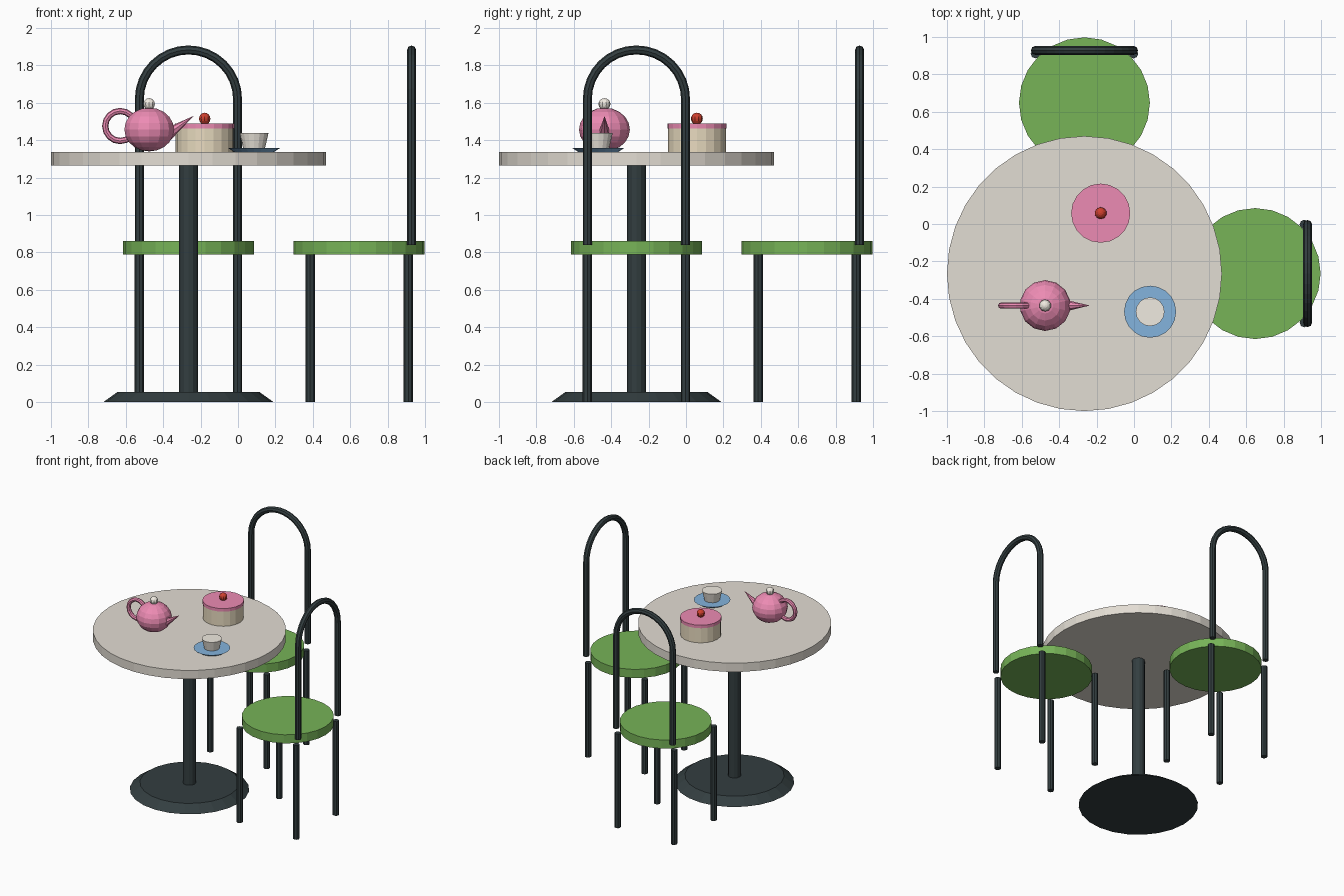
import bpy, math
from mathutils import Vector

if "Cube" in bpy.data.objects:
    bpy.data.objects.remove(bpy.data.objects["Cube"])


def material(name, r, g, b):
    m = bpy.data.materials.new(name)
    m.diffuse_color = (*[(c / 255) ** 2.2 for c in (r, g, b)], 1)
    m.use_nodes = True
    m.node_tree.nodes["Principled BSDF"].inputs["Base Color"].default_value = m.diffuse_color
    return m


IRON = material("dark iron", 54, 64, 66)
STONE = material("pale stone", 226, 220, 210)
GREEN = material("green cushion", 118, 178, 88)
PINK = material("pink glaze", 236, 138, 178)
CREAM = material("cream", 232, 218, 190)
WHITE = material("white china", 240, 234, 224)
BLUE = material("blue china", 130, 178, 220)
RED = material("cherry red", 205, 66, 50)


def finish(name, mat):
    ob = bpy.context.object
    ob.name = name
    ob.data.materials.append(mat)
    return ob


def frustum(name, x, y, z0, z1, r0, r1, sides, mat):
    bpy.ops.mesh.primitive_cone_add(vertices=sides, radius1=r0, radius2=r1, depth=z1 - z0,
                                    location=(x, y, (z0 + z1) / 2))
    return finish(name, mat)


def ball(name, loc, r, seg, rings, mat, squash=1):
    bpy.ops.mesh.primitive_uv_sphere_add(segments=seg, ring_count=rings, radius=r, location=loc)
    bpy.context.object.scale.z = squash
    return finish(name, mat)


def hoop(name, points, radius, sides, mat):
    # sweep a regular polygon along a path lying in the plane x = constant
    verts, faces = [], []
    side = Vector((1, 0, 0))
    for i, p in enumerate(points):
        t = (points[min(i + 1, len(points) - 1)] - points[max(i - 1, 0)]).normalized()
        n = side.cross(t)
        for k in range(sides):
            a = 2 * math.pi * k / sides
            verts.append(p + radius * (math.cos(a) * side + math.sin(a) * n))
    for i in range(len(points) - 1):
        for k in range(sides):
            a, b = i * sides + k, i * sides + (k + 1) % sides
            faces.append((a, b, b + sides, a + sides))
    faces.append(tuple(reversed(range(sides))))
    faces.append(tuple(range(len(verts) - sides, len(verts))))
    me = bpy.data.meshes.new(name)
    me.from_pydata(verts, [], faces)
    me.materials.append(mat)
    ob = bpy.data.objects.new(name, me)
    bpy.context.collection.objects.link(ob)
    return ob


# table
T = -0.265
frustum("table_base", T, T, 0, 0.055, 0.455, 0.378, 24, IRON)
frustum("table_pole", T, T, 0.05, 1.27, 0.05, 0.05, 12, IRON)
frustum("table_top", T, T, 1.265, 1.338, 0.735, 0.735, 36, STONE)


# chairs: the backrest sits on the side facing away from the table
def chair(prefix, x, y, angle):
    frustum(prefix + "_seat", x, y, 0.79, 0.862, 0.35, 0.35, 24, GREEN).rotation_euler.z = angle
    s = 0.2625
    for i, (dx, dy) in enumerate([(-s, -s), (s, -s), (s, s), (-s, s)]):
        frustum(f"{prefix}_leg_{i + 1}", x + dx, y + dy, 0, 0.79, 0.025, 0.025, 8, IRON)
    path = [Vector((0.28, s, 0.84))]
    for k in range(17):
        a = math.pi * k / 16
        path.append(Vector((0.28, s * math.cos(a), 1.62 + s * math.sin(a))))
    path.append(Vector((0.28, -s, 0.84)))
    back = hoop(prefix + "_back_hoop", path, 0.024, 8, IRON)
    back.location = (x, y, 0)
    back.rotation_euler.z = angle


chair("right_chair", 0.648, T, 0)
chair("rear_chair", T, 0.648, math.pi / 2)

# teapot
PX, PY = -0.475, -0.436
ball("teapot_body", (PX, PY, 1.457), 0.136, 14, 10, PINK, 0.86)
ball("teapot_knob", (PX, PY, 1.593), 0.032, 10, 8, WHITE)
bpy.ops.mesh.primitive_torus_add(major_segments=16, minor_segments=8, major_radius=0.08, minor_radius=0.017,
                                 location=(-0.63, PY, 1.476), rotation=(math.pi / 2, 0, 0))
finish("teapot_handle", PINK)
tip, root = Vector((-0.237, PY, 1.53)), Vector((-0.393, PY, 1.42))
bpy.ops.mesh.primitive_cone_add(vertices=8, radius1=0.038, radius2=0, depth=(tip - root).length,
                                location=(tip + root) / 2,
                                rotation=(tip - root).to_track_quat('Z', 'Y').to_euler())
finish("teapot_spout", PINK)

# cake
CX, CY = -0.178, 0.058
frustum("cake_sponge", CX, CY, 1.338, 1.462, 0.155, 0.155, 20, CREAM)
frustum("cake_icing", CX, CY, 1.462, 1.488, 0.158, 0.158, 20, PINK)
ball("cake_cherry", (CX, CY, 1.515), 0.032, 10, 8, RED)

# cup and saucer
UX, UY = 0.086, -0.469
frustum("saucer", UX, UY, 1.338, 1.358, 0.108, 0.139, 20, BLUE)
frustum("cup", UX, UY, 1.355, 1.438, 0.058, 0.077, 16, WHITE)
